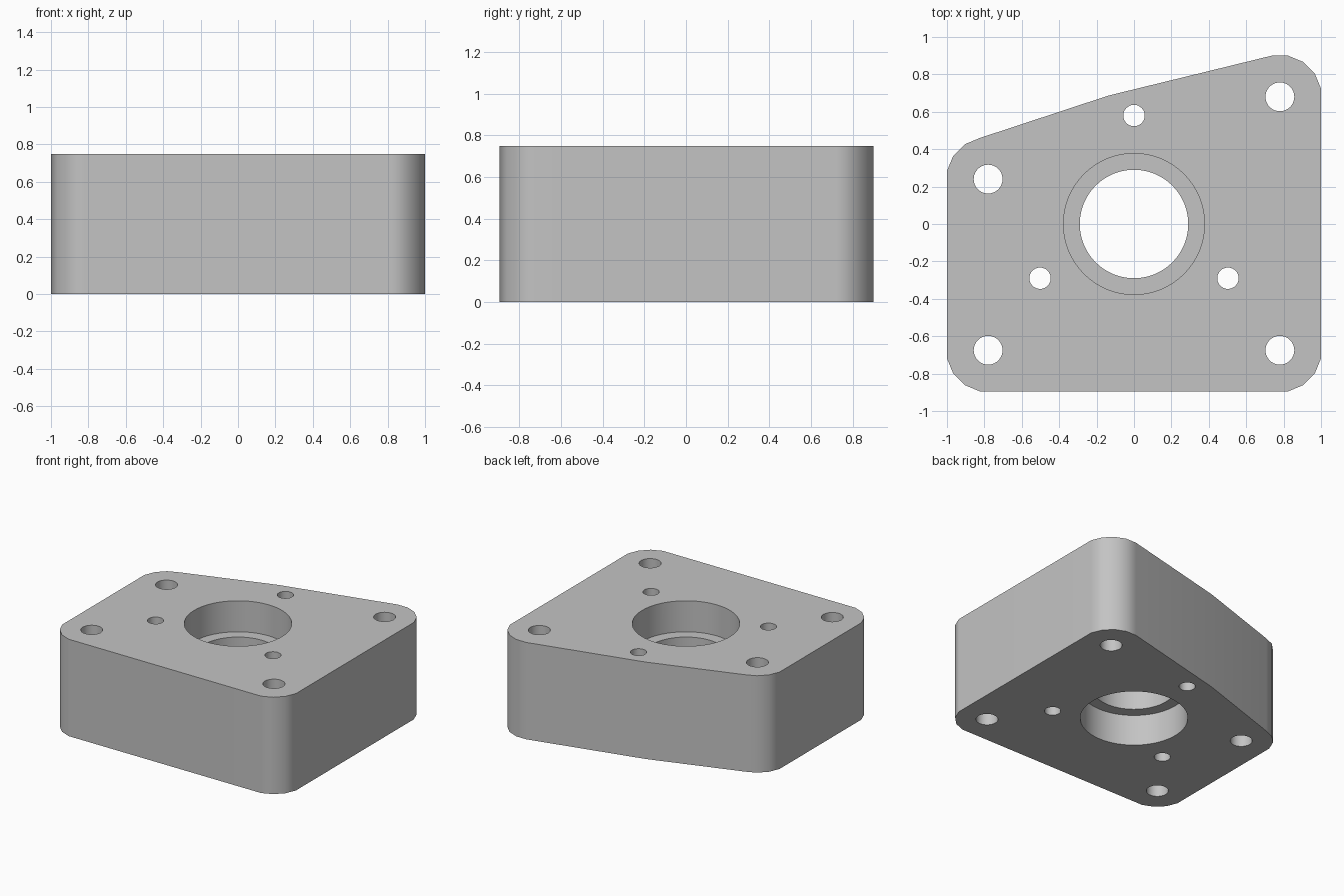
import bpy, bmesh, math
from mathutils import Vector

cube = bpy.data.objects.get("Cube")
if cube:
    bpy.data.objects.remove(cube, do_unlink=True)

HEIGHT = 0.75
CORNERS = [(-0.78, -0.675), (0.78, -0.675), (0.78, 0.68), (-0.78, 0.24)]
POCKET_DEPTH = 0.24

grey = bpy.data.materials.new("plain grey")
grey.use_nodes = True
colour = (0.55, 0.55, 0.55, 1)
grey.diffuse_color = colour
grey.node_tree.nodes["Principled BSDF"].inputs["Base Color"].default_value = colour


def ring(x, y, radius, sides, turn=0.0):
    return [Vector((x + radius * math.cos(math.tau * (i + turn) / sides),
                    y + radius * math.sin(math.tau * (i + turn) / sides), 0))
            for i in range(sides)]


def prism(name, outline, low, high):
    """Upright solid with the given outline."""
    bm = bmesh.new()
    face = bm.faces.new([bm.verts.new((p.x, p.y, low)) for p in outline])
    top = bmesh.ops.extrude_face_region(bm, geom=[face])["geom"]
    bmesh.ops.translate(bm, vec=(0, 0, high - low),
                        verts=[v for v in top if isinstance(v, bmesh.types.BMVert)])
    bmesh.ops.recalc_face_normals(bm, faces=bm.faces)
    mesh = bpy.data.meshes.new(name)
    bm.to_mesh(mesh)
    bm.free()
    mesh.materials.append(grey)
    obj = bpy.data.objects.new(name, mesh)
    bpy.context.collection.objects.link(obj)
    return obj


def convex_outline(points):
    """Walk around the outside of a point cloud."""
    points = sorted(points, key=lambda p: (p.x, p.y))

    def chain(seq):
        out = []
        for p in seq:
            while len(out) > 1 and (out[-1] - out[-2]).cross(p - out[-1]).z <= 1e-4:
                out.pop()
            out.append(p)
        return out[:-1]
    return chain(points) + chain(points[::-1])


# Block outline: wrapped around four corner bosses and a central boss
bosses = ring(0, 0, 0.70, 16, 0.5)
for x, y in CORNERS:
    bosses += ring(x, y, 0.2243, 16, 0.5)
block = prism("housing_block", convex_outline(bosses), 0, HEIGHT)

# Cutters: corner bolt holes, three small holes, central bore and two pockets
holes = [(x, y, 0.077, -0.1, HEIGHT + 0.1) for x, y in CORNERS]
for angle in (90, 210, 330):
    a = math.radians(angle)
    holes.append((0.58 * math.cos(a), 0.58 * math.sin(a), 0.057, -0.1, HEIGHT + 0.1))
holes += [(0, 0, 0.29, -0.1, HEIGHT + 0.1),
          (0, 0, 0.377, -0.1, POCKET_DEPTH),
          (0, 0, 0.377, HEIGHT - POCKET_DEPTH, HEIGHT + 0.1)]

bpy.ops.object.select_all(action="DESELECT")
bpy.context.view_layer.objects.active = block
block.select_set(True)
for x, y, radius, low, high in holes:
    cutter = prism("hole_cutter", ring(x, y, radius, 64), low, high)
    cutter.hide_render = True
    cut = block.modifiers.new("hole", "BOOLEAN")
    cut.operation = "DIFFERENCE"
    cut.solver = "EXACT"
    cut.object = cutter
    bpy.ops.object.modifier_apply(modifier=cut.name)
    bpy.data.objects.remove(cutter, do_unlink=True)

# Smooth walls with crisp rims and flat broad faces
bpy.ops.object.shade_smooth_by_angle(angle=math.radians(30))
weighted = block.modifiers.new("flat broad faces", "WEIGHTED_NORMAL")
weighted.keep_sharp = True
